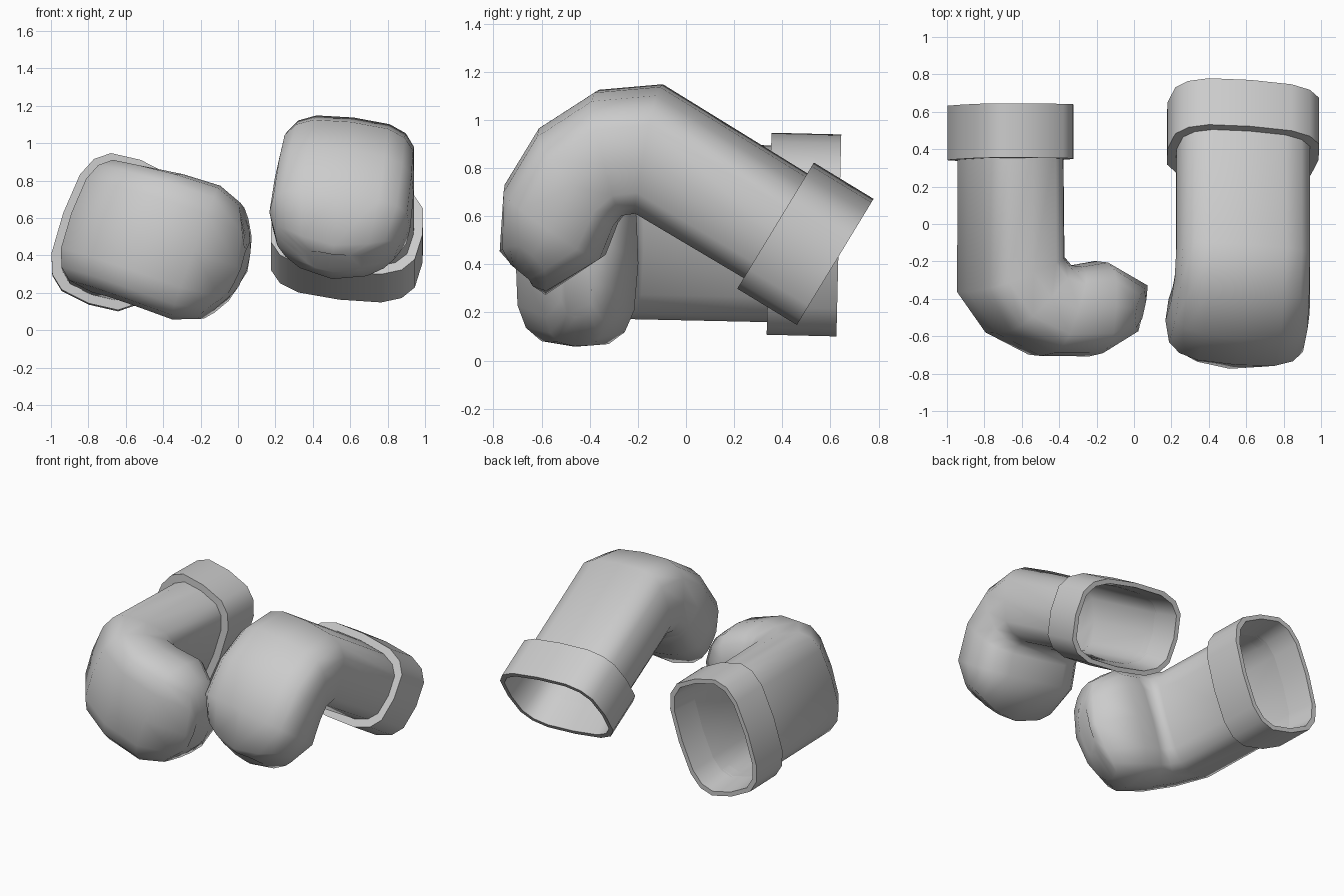
import bpy, bmesh, math
from mathutils import Vector

cube = bpy.data.objects.get("Cube")
if cube:
    bpy.data.objects.remove(cube, do_unlink=True)

GREY = (0.6, 0.6, 0.6, 1)
mat = bpy.data.materials.new("plain_grey")
mat.use_nodes = True
mat.diffuse_color = GREY
mat.node_tree.nodes["Principled BSDF"].inputs["Base Color"].default_value = GREY

SIDES = 16


def rounded(t, power=3.2):
    """Unit rounded-rectangle point at angle t."""
    c, s = math.cos(t), math.sin(t)
    return (math.copysign(abs(c) ** (2 / power), c),
            math.copysign(abs(s) ** (2 / power), s))


def ring(outer, inner, half_width, shift=0.0, dome=0.0):
    """Section between an outer and inner (along, out) point; sides may be pulled back."""
    o, i = Vector(outer), Vector(inner)
    pts = []
    for k in range(SIDES):
        w, h = rounded(2 * math.pi * k / SIDES)
        p = (o + i) / 2 + (o - i) / 2 * h
        pts.append((p.x, p.y + dome * w * w, half_width * w + shift))
    return pts


def loft(name, rings, frame, cap=False, angle=180):
    """Skin the rings, placing them with frame = origin, along, out, across."""
    origin, along, out, across = frame
    bm = bmesh.new()
    loops = [[bm.verts.new(origin + along * p + out * n + across * w)
              for p, n, w in r] for r in rings]
    for a, b in zip(loops, loops[1:]):
        for k in range(SIDES):
            j = (k + 1) % SIDES
            bm.faces.new((a[k], a[j], b[j], b[k]))
    if cap:
        bm.faces.new(loops[-1])
    bmesh.ops.recalc_face_normals(bm, faces=bm.faces)
    mesh = bpy.data.meshes.new(name)
    bm.to_mesh(mesh)
    bm.free()
    mesh.materials.append(mat)
    obj = bpy.data.objects.new(name, mesh)
    bpy.context.collection.objects.link(obj)
    bpy.ops.object.select_all(action='DESELECT')
    obj.select_set(True)
    bpy.context.view_layer.objects.active = obj
    bpy.ops.object.shade_smooth_by_angle(angle=math.radians(angle))
    return obj


# Bent sleeve closing into a blunt rounded end
sleeve = [
    ring((0.20, 0.24), (0.20, -0.24), 0.36),
    ring((1.00, 0.245), (0.81, -0.247), 0.36),
    ring((1.22, 0.083), (0.85, -0.28), 0.365, 0.01),
    ring((1.34, -0.165), (0.855, -0.33), 0.375, 0.02),
    ring((1.34, -0.44), (0.83, -0.47), 0.38, 0.025),
    ring((1.214, -0.69), (0.957, -0.746), 0.33, 0.025, 0.13),
    ring((1.15, -0.71), (1.02, -0.74), 0.16, 0.025, 0.03),
]

# Hollow cuff with a thin rim: (along, inset) profile
CUFF = [(0.22, 0.05), (0.29, 0.05), (0.29, 0), (0, 0), (0, 0.03), (0.22, 0.05)]
cuff = [ring((p, 0.292 - d), (p, d - 0.292), 0.408 - d) for p, d in CUFF]


def frame(origin, along, out):
    along, out = Vector(along).normalized(), Vector(out)
    out = (out - along * out.dot(along)).normalized()
    return Vector(origin), along, out, -along.cross(out)


# The same piece stands twice, turned differently
places = {
    "left": frame((0.583, 0.62, 0.41), (0, -0.855, 0.52), (0.14, 0.515, 0.846)),
    "right": frame((-0.66, 0.635, 0.52), (0, -1, 0.024), (-0.94, 0, 0.34)),
}
for side, place in places.items():
    loft(side + "_sleeve", sleeve, place, cap=True)
    loft(side + "_cuff", cuff, place, angle=45)
